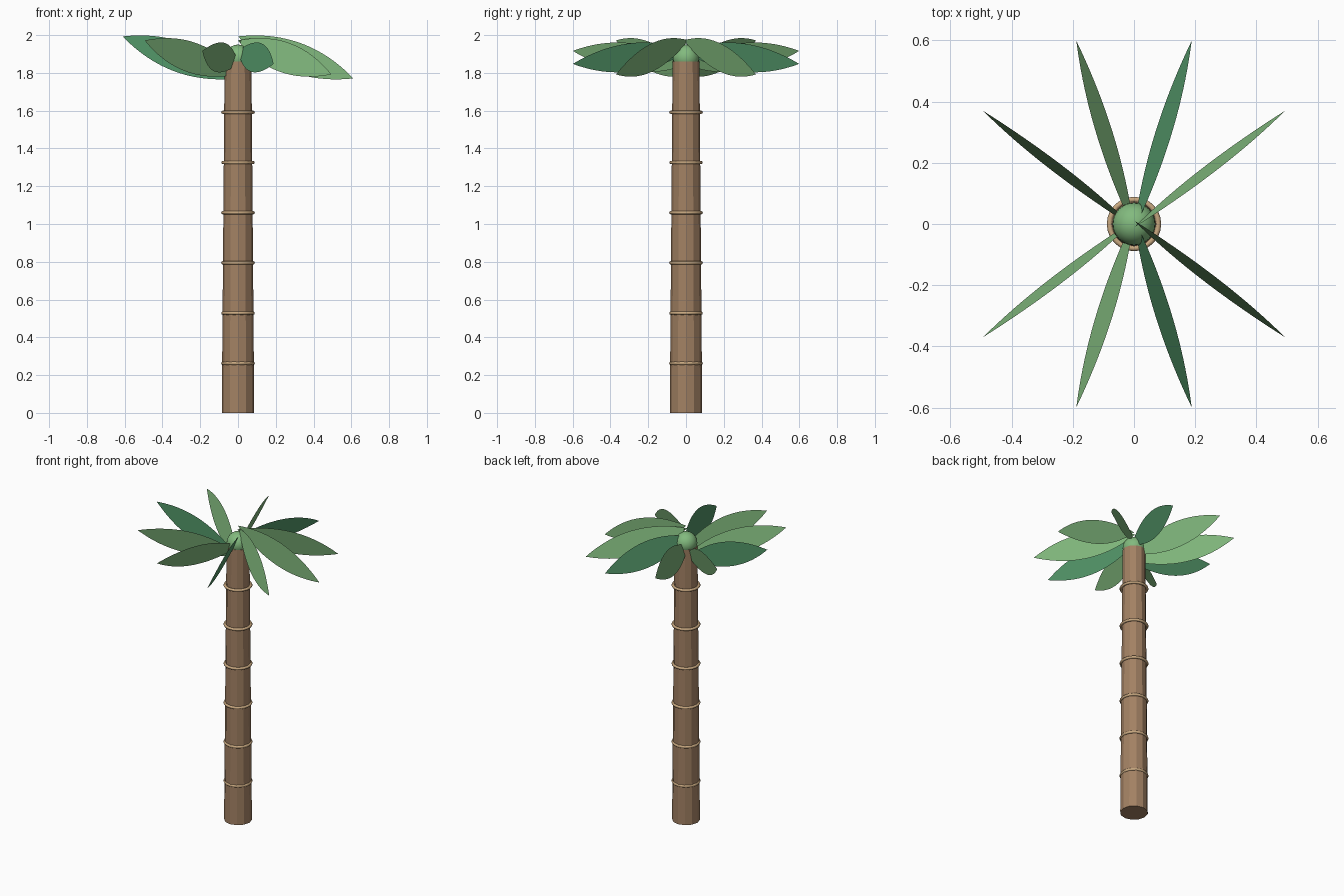
import bpy, bmesh, math
from mathutils import Matrix, Vector

cube = bpy.data.objects.get("Cube")
if cube:
    bpy.data.objects.remove(cube)


def make_material(name, rgb):
    """Flat colour from 8-bit sRGB."""
    linear = [((c / 255 + 0.055) / 1.055) ** 2.4 for c in rgb] + [1]
    mat = bpy.data.materials.new(name)
    mat.use_nodes = True
    mat.diffuse_color = linear
    mat.node_tree.nodes["Principled BSDF"].inputs["Base Color"].default_value = linear
    return mat


bark = make_material("bark_brown", (162, 129, 99))
tan = make_material("ring_tan", (200, 168, 128))
light_green = make_material("light_green", (130, 186, 126))
sea_green = make_material("sea_green", (84, 152, 106))

TRUNK_HEIGHT = 1.86
LEAF_COUNT = 10
LEAF_HALF_LENGTH = 0.325
LEAF_HALF_WIDTH = 0.08
LEAF_TILT = math.radians(20)


def finish(name, mat, smooth=False):
    obj = bpy.context.object
    obj.name = name
    obj.data.materials.append(mat)
    if smooth:
        bpy.ops.object.shade_smooth()
    return obj


# Tapered trunk
bpy.ops.mesh.primitive_cone_add(vertices=12, radius1=0.086, radius2=0.071,
                                depth=TRUNK_HEIGHT, location=(0, 0, TRUNK_HEIGHT / 2))
finish("trunk", bark)

# Rings spaced evenly up the trunk
for i in range(1, 7):
    bpy.ops.mesh.primitive_torus_add(major_radius=0.08, minor_radius=0.009,
                                     major_segments=24, minor_segments=8,
                                     location=(0, 0, TRUNK_HEIGHT * i / 7 - 0.003))
    finish(f"trunk_ring_{i}", tan, smooth=True)

# Round crown bud
bpy.ops.mesh.primitive_uv_sphere_add(segments=24, ring_count=12, radius=0.07,
                                     location=(0, 0, 1.88))
finish("crown_bud", light_green, smooth=True)


def leaf_mesh(name):
    """Flat pointed leaf standing in the local xz plane."""
    bm = bmesh.new()
    steps = 24
    outline = []
    for side in (1, -1):
        for k in range(steps):
            s = side * (1 - 2 * k / steps)
            outline.append(bm.verts.new((s * LEAF_HALF_LENGTH, 0,
                                         side * LEAF_HALF_WIDTH * (1 - s * s))))
    bm.faces.new(outline)
    mesh = bpy.data.meshes.new(name)
    bm.to_mesh(mesh)
    bm.free()
    return mesh


# Leaves fan around the crown and all share one sideways tilt
for i in range(LEAF_COUNT):
    angle = math.tau * i / LEAF_COUNT
    mesh = leaf_mesh(f"leaf_{i + 1}")
    mesh.transform(Matrix.Rotation(LEAF_TILT, 4, 'Y') @ Matrix.Rotation(angle, 4, 'Z'))
    mesh.materials.append(sea_green if i % 3 == 2 else light_green)
    leaf = bpy.data.objects.new(mesh.name, mesh)
    leaf.location = Vector((0.305 * math.cos(angle), 0.305 * math.sin(angle), 1.882))
    bpy.context.collection.objects.link(leaf)
